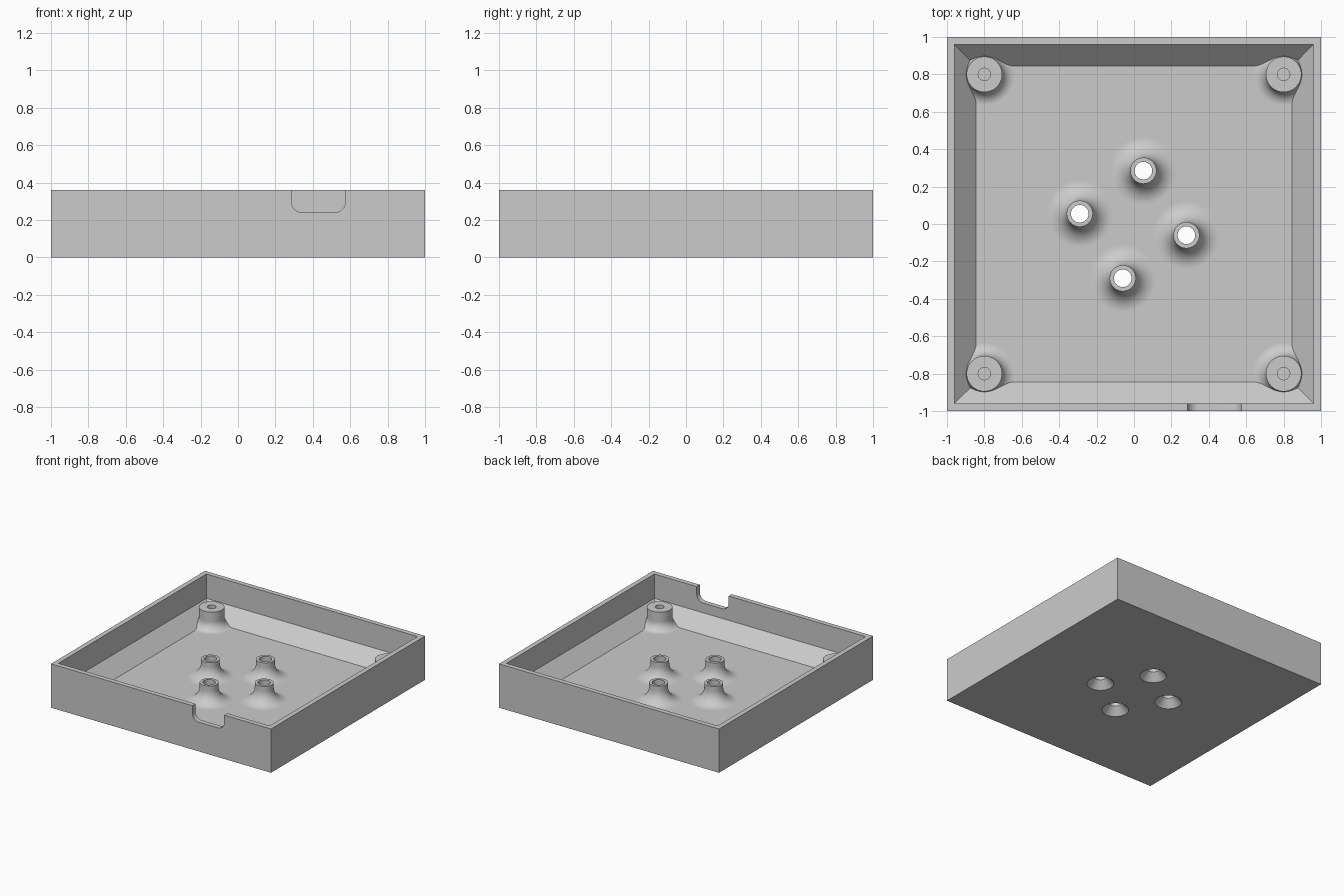
import bpy, bmesh, math

if "Cube" in bpy.data.objects:
    bpy.data.objects.remove(bpy.data.objects["Cube"], do_unlink=True)

FLOOR, HEIGHT, INNER = 0.045, 0.36, 0.96
CHAMFER = 0.115
POST_TOP = 0.19

grey = bpy.data.materials.new("plain grey")
grey.use_nodes = True
grey.diffuse_color = (0.6, 0.6, 0.6, 1)
grey.node_tree.nodes["Principled BSDF"].inputs["Base Color"].default_value = (0.6, 0.6, 0.6, 1)


def make_object(name, bm):
    bmesh.ops.recalc_face_normals(bm, faces=bm.faces)
    mesh = bpy.data.meshes.new(name)
    bm.to_mesh(mesh)
    bm.free()
    mesh.materials.append(grey)
    obj = bpy.data.objects.new(name, mesh)
    bpy.context.collection.objects.link(obj)
    return obj


def loft(name, rings):
    """Closed solid through rings with equal point counts."""
    bm = bmesh.new()
    loops = [[bm.verts.new(p) for p in ring] for ring in rings]
    n = len(loops[0])
    for a, b in zip(loops, loops[1:]):
        for i in range(n):
            j = (i + 1) % n
            bm.faces.new((a[i], a[j], b[j], b[i]))
    bm.faces.new(loops[0])
    bm.faces.new(loops[-1])
    return make_object(name, bm)


def square(half, z):
    return [(-half, -half, z), (half, -half, z), (half, half, z), (-half, half, z)]


def revolve(name, profile, x, y, sides=64):
    """Turn a list of (radius, height) about a vertical axis at x, y."""
    angles = [math.tau * (i + 0.5) / sides for i in range(sides)]
    return loft(name, [[(x + r * math.cos(a), y + r * math.sin(a), z) for a in angles]
                       for r, z in profile])


def combine(target, tool, operation):
    tool.hide_render = True
    mod = target.modifiers.new("combine", "BOOLEAN")
    mod.operation, mod.object, mod.solver = operation, tool, "EXACT"
    bpy.context.view_layer.objects.active = target
    bpy.ops.object.modifier_apply(modifier=mod.name)
    bpy.data.objects.remove(tool, do_unlink=True)


def flared_post(name, x, y, radius, flare, top, steps=10):
    """Round post with a concave fillet where it meets the floor."""
    profile = [(radius + flare, FLOOR - 0.02)]
    for i in range(steps + 1):
        a = math.pi / 2 * i / steps
        profile.append((radius + flare * (1 - math.sin(a)),
                        FLOOR + flare * (1 - math.cos(a))))
    return revolve(name, profile + [(radius, top)], x, y)


# Outer block, hollowed with a sloped edge around the floor
tray = loft("tray", [square(1, 0), square(1, HEIGHT)])
combine(tray, loft("cavity", [square(INNER - CHAMFER, FLOOR),
                              square(INNER, FLOOR + CHAMFER),
                              square(INNER, HEIGHT + 0.1)]), "DIFFERENCE")

# Round-bottomed cable notch in the front wall
left, right, low, corner = 0.285, 0.575, 0.24, 0.06
outline = [(left, HEIGHT + 0.1)]
for cx, start in ((left + corner, math.pi), (right - corner, 1.5 * math.pi)):
    for i in range(9):
        a = start + math.pi / 2 * i / 8
        outline.append((cx + corner * math.cos(a), low + corner + corner * math.sin(a)))
outline.append((right, HEIGHT + 0.1))
combine(tray, loft("notch", [[(x, y, z) for x, z in outline]
                             for y in (-1.05, -0.93)]), "DIFFERENCE")

# Corner screw posts with blind holes
for x in (-0.8, 0.8):
    for y in (-0.8, 0.8):
        combine(tray, flared_post("corner_post", x, y, 0.095, 0.07, POST_TOP + 0.005), "UNION")
        combine(tray, revolve("screw_hole", [(0.033, 0.06), (0.033, 0.3)], x, y, 32),
                "DIFFERENCE")

# Central standoffs with through holes countersunk from below
for x, y in ((0.05, 0.285), (-0.29, 0.055), (0.28, -0.06), (-0.06, -0.29)):
    combine(tray, flared_post("standoff", x, y, 0.07, 0.11, POST_TOP), "UNION")
    combine(tray, revolve("through_hole", [(0.11, -0.01), (0.047, 0.06), (0.047, 0.3)], x, y),
            "DIFFERENCE")

# Smooth round surfaces, crisp edges
bpy.ops.object.select_all(action="DESELECT")
tray.select_set(True)
bpy.context.view_layer.objects.active = tray
bpy.ops.object.shade_smooth_by_angle(angle=math.radians(25))
weighted = tray.modifiers.new("even shading", "WEIGHTED_NORMAL")
weighted.keep_sharp = True
